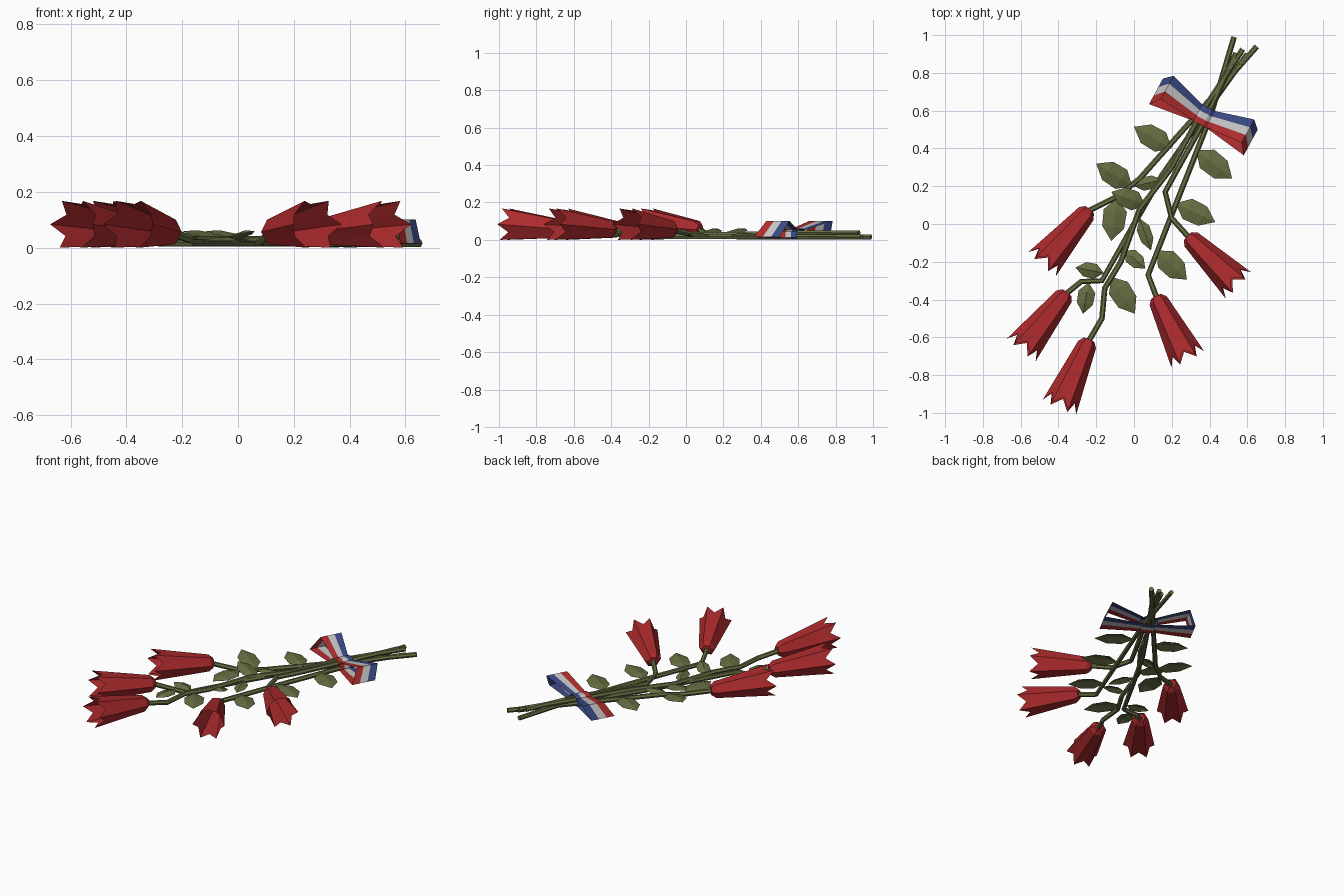
import bpy, bmesh, math
from mathutils import Vector

cube = bpy.data.objects.get("Cube")
if cube:
    bpy.data.objects.remove(cube, do_unlink=True)


def material(name, rgb):
    mat = bpy.data.materials.new(name)
    mat.use_nodes = True
    mat.diffuse_color = (*rgb, 1)
    mat.node_tree.nodes["Principled BSDF"].inputs["Base Color"].default_value = (*rgb, 1)
    return mat


GREEN = material("leaf green", (0.135, 0.155, 0.055))
PETAL = material("petal red", (0.41, 0.023, 0.026))
RED = material("ribbon red", (0.45, 0.027, 0.027))
WHITE = material("ribbon white", (0.58, 0.58, 0.58))
BLUE = material("ribbon blue", (0.045, 0.07, 0.24))


def finish(name, bm, mats):
    mesh = bpy.data.meshes.new(name)
    bm.to_mesh(mesh)
    bm.free()
    for mat in mats:
        mesh.materials.append(mat)
    obj = bpy.data.objects.new(name, mesh)
    bpy.context.collection.objects.link(obj)


# Hexagonal bell blossom with pointed petals, open at the mouth
def blossom(name, base, mouth):
    start, end = Vector((*base, 0.055)), Vector((*mouth, 0.084))
    axis = end - start
    side = Vector((-axis.y, axis.x, 0)).normalized()
    up = axis.normalized().cross(side)
    bm = bmesh.new()

    def ring(t, radius, shift=0):
        verts = []
        for i in range(6):
            a = math.radians(60) * (i + shift)
            offset = side * math.cos(a) + up * math.sin(a)
            verts.append(bm.verts.new(start + axis * t + offset * radius))
        return verts

    cap, collar = ring(-0.02, 0.03), ring(0.05, 0.051)
    notches, tips = ring(0.86, 0.077, 0.5), ring(1, 0.097)
    bm.faces.new(cap)
    for i in range(6):
        j = (i + 1) % 6
        bm.faces.new((cap[i], cap[j], collar[j], collar[i]))
        bm.faces.new((collar[i], notches[i], tips[i]))
        bm.faces.new((collar[i], collar[j], notches[i]))
        bm.faces.new((collar[j], tips[j], notches[i]))
    bmesh.ops.recalc_face_normals(bm, faces=bm.faces)
    finish(name, bm, [PETAL])


# Six-sided stem swept along a path
def stem(name, points):
    curve = bpy.data.curves.new(name, "CURVE")
    curve.dimensions = "3D"
    curve.bevel_depth = 0.015
    curve.bevel_resolution = 1
    curve.use_fill_caps = True
    spline = curve.splines.new("POLY")
    spline.points.add(len(points) - 1)
    for p, co in zip(spline.points, points):
        p.co = (*co, 1)
    spline.use_smooth = False
    curve.materials.append(GREEN)
    obj = bpy.data.objects.new(name, curve)
    bpy.context.collection.objects.link(obj)
    bpy.ops.object.select_all(action="DESELECT")
    obj.select_set(True)
    bpy.context.view_layer.objects.active = obj
    bpy.ops.object.convert(target="MESH")


# Leaf folded along its midrib
def leaf(name, base, tip, width, tip_z):
    a, b = Vector((*base, 0.022)), Vector((*tip, tip_z))
    along = b - a
    side = Vector((-along.y, along.x, 0)).normalized() * width / 2
    rib = [a, a + along * 0.3, a + along * 0.68, b]
    lift = Vector((0, 0, 0.014))
    bm = bmesh.new()
    r = [bm.verts.new(co) for co in (rib[0], rib[1] + lift, rib[2] + lift, rib[3])]
    for s in (1, -1):
        low = bm.verts.new(rib[1] + side * s * 0.95)
        high = bm.verts.new(rib[2] + side * s * 0.9)
        for f in ((r[0], r[1], low), (r[1], r[2], high, low), (r[2], r[3], high)):
            bm.faces.new(f if s < 0 else f[::-1])
    bmesh.ops.recalc_face_normals(bm, faces=bm.faces)
    if sum(f.normal.z for f in bm.faces) < 0:
        bmesh.ops.reverse_faces(bm, faces=bm.faces)
    finish(name, bm, [GREEN])


# Bow frame: "across" runs from loop to loop, "forward" along the stems
BOW = Vector((0.37, 0.572, 0))
ACROSS = Vector((0.88, -0.475, 0))
FORWARD = Vector((0.475, 0.88, 0))


# Closed three-striped ribbon following (across, forward, z, half width) stations
def ribbon(name, stations):
    bm = bmesh.new()
    rows = []
    for u, v, z, half in stations:
        centre = BOW + ACROSS * u + FORWARD * v + Vector((0, 0, z))
        rows.append([bm.verts.new(centre + FORWARD * half * k / 3) for k in (-3, -1, 1, 3)])
    for p, q in zip(rows, rows[1:] + rows[:1]):
        for k in range(3):
            face = bm.faces.new((p[k], p[k + 1], q[k + 1], q[k]))
            face.material_index = k
    bmesh.ops.recalc_face_normals(bm, faces=bm.faces)
    finish(name, bm, [RED, WHITE, BLUE])


# Each loop leans forward towards the cut stem ends
for name, s in (("left_bow_loop", 1), ("right_bow_loop", -1)):
    ribbon(name, [(s * 0.03, 0, 0.05, 0.048), (s * 0.243, 0.04, 0.102, 0.07),
                  (s * 0.285, -0.006, 0.015, 0.077), (s * 0.03, 0, 0.006, 0.048)])
KNOT_HALF = [(0.055, 0.012), (0.05, 0.045), (0.02, 0.06)]
knot_outline = [(0.035, 0.001)] + KNOT_HALF
knot_outline += [(-u, z) for u, z in reversed(knot_outline)]
ribbon("bow_knot", [(u, 0, z, 0.05) for u, z in knot_outline])

# Each flower: blossom base, mouth, bends of its stem, place in the knot, cut end
FLOWERS = [
    ((-0.24, 0.07), (-0.487, -0.213), [(-0.09, 0.145), (0.03, 0.24)],
     (-0.034, 0.016), (0.65, 0.94)),
    ((-0.36, -0.37), (-0.597, -0.667), [(-0.28, -0.305), (-0.17, -0.3), (0.0, 0.0), (0.15, 0.26)],
     (-0.004, 0.016), (0.6, 0.9)),
    ((-0.24, -0.62), (-0.395, -0.97), [(-0.17, -0.5), (-0.155, -0.34), (-0.07, -0.2), (0.03, 0.08),
                                       (0.2, 0.3)],
     (-0.02, 0.038), (0.575, 0.925)),
    ((0.12, -0.39), (0.285, -0.717), [(0.075, -0.27), (0.2, 0.05)],
     (0.034, 0.016), (0.53, 0.99)),
    ((0.29, -0.07), (0.553, -0.325), [(0.2, 0.03), (0.165, 0.17), (0.23, 0.29)],
     (0.015, 0.038), (0.54, 0.905)),
]
for n, (base, mouth, bends, (u, z), end) in enumerate(FLOWERS, 1):
    blossom(f"blossom_{n}", base, mouth)
    knot = BOW + ACROSS * u
    path = [(*base, 0.052)] + [(*p, 0.5 * z + 0.01) for p in bends]
    path += [(knot.x, knot.y, z), (*end, z)]
    stem(f"stem_{n}", path)

# Leaves: base, tip, width, tip height
LOW, HIGH = 0.025, 0.06
LEAVES = [
    ((0.2, 0.4), (0.0, 0.515), 0.125, LOW), ((-0.01, 0.2), (-0.2, 0.32), 0.125, HIGH),
    ((-0.09, 0.14), (-0.12, -0.09), 0.13, LOW), ((0.06, 0.1), (-0.12, 0.17), 0.11, HIGH),
    ((0.0, 0.2), (0.15, 0.235), 0.075, LOW), ((0.33, 0.39), (0.52, 0.24), 0.13, LOW),
    ((0.22, 0.11), (0.43, 0.01), 0.125, LOW), ((0.12, -0.14), (0.28, -0.295), 0.125, LOW),
    ((0.03, 0.03), (0.09, -0.14), 0.075, LOW), ((-0.05, -0.14), (0.06, -0.235), 0.085, HIGH),
    ((-0.12, -0.28), (0.005, -0.475), 0.125, LOW), ((-0.16, -0.26), (-0.31, -0.23), 0.085, LOW),
    ((-0.24, -0.31), (-0.27, -0.475), 0.095, LOW),
]
for n, (base, tip, width, tip_z) in enumerate(LEAVES, 1):
    leaf(f"leaf_{n}", base, tip, width, tip_z)
